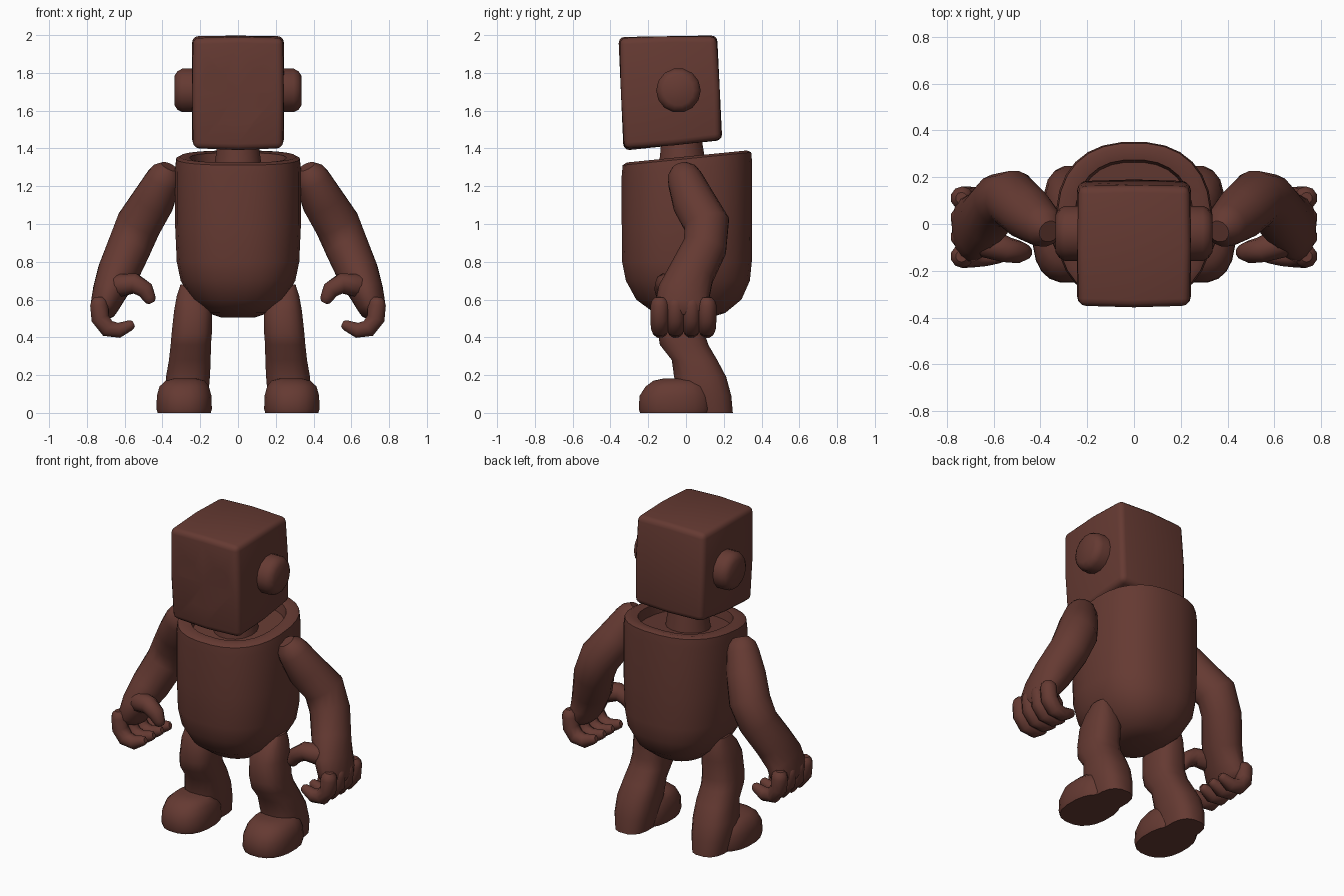
import bpy, bmesh, math
from mathutils import Vector

if "Cube" in bpy.data.objects:
    bpy.data.objects.remove(bpy.data.objects["Cube"])

brown = bpy.data.materials.new("dark brown")
brown.diffuse_color = (0.13, 0.042, 0.032, 1)
brown.use_nodes = True
brown.node_tree.nodes["Principled BSDF"].inputs["Base Color"].default_value = brown.diffuse_color


def finish(name, bm, angle=38):
    bmesh.ops.recalc_face_normals(bm, faces=bm.faces)
    me = bpy.data.meshes.new(name)
    bm.to_mesh(me)
    bm.free()
    me.materials.append(brown)
    ob = bpy.data.objects.new(name, me)
    bpy.context.collection.objects.link(ob)
    bpy.ops.object.select_all(action='DESELECT')
    ob.select_set(True)
    bpy.context.view_layer.objects.active = ob
    bpy.ops.object.shade_smooth_by_angle(angle=math.radians(angle))
    return ob


def loft(name, stations, sides=16, power=2.0, flat=None, side=1, ends=False, bend=None):
    """Skin rings (x, y, z, ru, rv); rings face along the path or along a fixed axis."""
    pts = [Vector(s[:3]) for s in stations]
    rad = [s[3:5] if len(s) > 4 else (s[3], s[3]) for s in stations]
    n = len(pts)
    tan = [Vector(flat) if flat else
           (pts[min(i + 1, n - 1)] - pts[max(i - 1, 0)]).normalized() for i in range(n)]
    if ends:  # rounded ends
        for k, sc in ((0.5, 0.85), (0.85, 0.5)):
            for idx, sg in ((0, -1), (-1, 1)):
                base = 0 if idx == 0 else n - 1
                if k == 0.5:
                    ref = (pts[idx].copy(), rad[idx], tan[idx])
                    first = ref if idx == 0 else first
                    last = ref if idx == -1 else None
                p, r, t = first if idx == 0 else (last or end_ref)
                if idx == -1 and k == 0.5:
                    end_ref = ref
                new = (p + t * sg * min(r) * k, (r[0] * sc, r[1] * sc), t)
                at = 0 if idx == 0 else len(pts)
                for lst, v in zip((pts, rad, tan), new):
                    lst.insert(at, v)
    bm = bmesh.new()
    rings = []
    for p, (ru, rv), t in zip(pts, rad, tan):
        v = Vector((0, 1, 0))
        v = (v - t * v.dot(t)).normalized()
        u = v.cross(t).normalized()
        ring = []
        for i in range(sides):
            a = 2 * math.pi * (i + 0.5) / sides
            c, s = math.cos(a), math.sin(a)
            q = p + u * ru * math.copysign(abs(c) ** (2 / power), c) \
                  + v * rv * math.copysign(abs(s) ** (2 / power), s)
            if bend:
                q = bend(q)
            ring.append(bm.verts.new((q.x * side, q.y, q.z)))
        rings.append(ring)
    for a, b in zip(rings, rings[1:]):
        for i in range(sides):
            j = (i + 1) % sides
            bm.faces.new((a[i], a[j], b[j], b[i]))
    bm.faces.new(rings[0])
    bm.faces.new(rings[-1])
    return finish(name, bm)


UP = (0, 0, 1)

# torso: barrel with a hollow, tilted collar
loft("torso", [(0, .03, .505, .09, .10), (0, .02, .53, .165, .19), (0, .015, .60, .245, .28),
               (0, .01, .70, .305, .33), (0, .005, .80, .326, .345), (0, .005, 1.0, .335, .347),
               (0, .005, 1.29, .335, .347), (0, .005, 1.345, .328, .342), (0, .005, 1.357, .305, .32),
               (0, .005, 1.35, .255, .27), (0, .005, 1.29, .245, .26)],
     sides=28, power=2.4, flat=UP,
     bend=lambda q: Vector((q.x, q.y, q.z + (0.1 * q.y if q.z > 1.2 else 0))))
loft("neck", [(0, -.02, 1.26, .135), (0, -.02, 1.36, .12), (0, -.025, 1.48, .105)], flat=UP)

# head: slightly leaning rounded box
bm = bmesh.new()
bmesh.ops.create_cube(bm, size=2)
bmesh.ops.subdivide_edges(bm, edges=bm.edges, cuts=1, use_grid_fill=True)
for v in bm.verts:
    x, y, z = v.co
    edge = abs(x) + abs(y) + abs(z)
    puff = 1.0 if edge > 2.5 else 1.025
    v.co = (x * .237 * puff, -.083 + y * .255 * puff - z * .012,
            1.705 + z * (.282 - .010 * y) * puff + .014 * y)
sharp = [e for e in bm.edges if e.calc_face_angle(0) > 0.9]
bmesh.ops.bevel(bm, geom=sharp, offset=.032, segments=3, profile=.5, affect='EDGES')
head = finish("head", bm)


def cut(target, x, z, rx, rz, depth, taper, sides):
    """Press a round socket into the face of the head."""
    y = -.35
    cutter = loft("face_cutter", [(x, y - .1, z, rx, rz), (x, y, z, rx, rz),
                                  (x, y + depth, z, rx * taper, rz * taper)],
                  sides=sides, flat=(0, 1, .0001))
    # turn the rings to face forward
    for i, v in enumerate(cutter.data.vertices):
        k, a = i // sides, 2 * math.pi * (i % sides) / sides
        f = taper if k == 2 else 1
        v.co = (x + rx * f * math.cos(a), (y - .1, y, y + depth)[k], z + rz * f * math.sin(a))
    cutter.hide_render = True
    mod = target.modifiers.new("socket", 'BOOLEAN')
    mod.operation = 'DIFFERENCE'
    mod.solver = 'EXACT'
    mod.object = cutter
    bpy.context.view_layer.objects.active = target
    bpy.ops.object.modifier_apply(modifier=mod.name)
    bpy.data.objects.remove(cutter)


# eye sockets and mouth slit
for x in (-.12, .12):
    cut(head, x, 1.755, .062, .06, .06, .6, 12)
cut(head, 0, 1.548, .09, .011, .035, .8, 12)

for s, tag in ((1, "right"), (-1, "left")):
    # ear disc
    ear = [(.20, .118), (.295, .118), (.32, .105), (.336, .08)]
    loft(tag + "_ear", [(x, -.04, 1.707, r) for x, r in ear], sides=14, flat=(1, 0, 0), side=s)

    # arm, widening into the palm
    loft(tag + "_arm", [(.395, -.005, 1.235, .095), (.45, .04, 1.12, .115), (.525, .11, 1.0, .122),
                        (.575, .10, .88, .118), (.635, .03, .74, .112, .122),
                        (.68, -.01, .64, .092, .14), (.705, -.015, .57, .078, .15)],
         sides=16, side=s, ends=True)

    # curled fingers
    for i in range(4):
        y = -.138 + .083 * i
        loft(f"{tag}_finger_{i + 1}", [(.735, y, .57, .05), (.73, y, .50, .05), (.69, y, .447, .048),
                                       (.63, y, .437, .042), (.575, y, .462, .03)],
             sides=10, side=s, ends=True)
    loft(tag + "_thumb", [(.63, -.08, .675, .065), (.545, -.11, .685, .055), (.49, -.12, .65, .048),
                          (.47, -.12, .61, .036)], sides=10, side=s, ends=True)

    # leg with a forward knee and heel
    loft(tag + "_leg", [(.265, .02, .68, .04, .06), (.245, .0, .62, .08, .10),
                        (.238, -.02, .54, .102, .125), (.245, -.025, .42, .108, .125),
                        (.25, -.01, .36, .108, .13), (.255, .045, .28, .112, .122),
                        (.265, .075, .19, .118, .14), (.27, .10, .09, .114, .142),
                        (.27, .11, .0, .10, .14)], sides=16, power=2.6, flat=UP, side=s)
    # rounded foot
    loft(tag + "_foot", [(.285, -.055, .0, .142, .19), (.285, -.055, .02, .148, .197),
                         (.285, -.055, .09, .146, .193), (.285, -.05, .14, .132, .165),
                         (.28, -.045, .17, .105, .13), (.28, -.04, .182, .06, .08)],
         sides=20, power=2.4, flat=UP, side=s)
